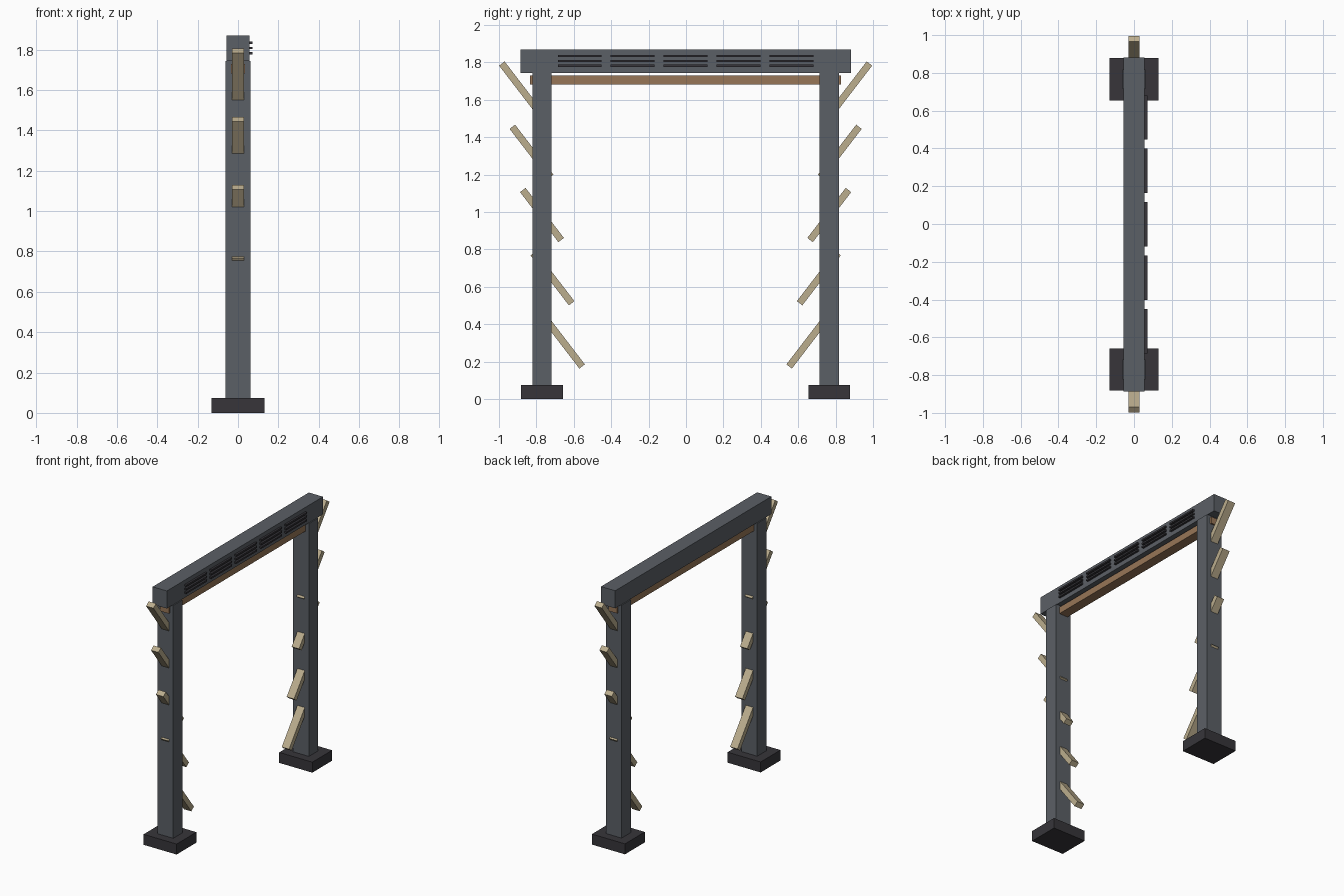
import bpy
from math import radians

default = bpy.data.objects.get("Cube")
if default:
    bpy.data.objects.remove(default, do_unlink=True)


def material(name, rgb):
    m = bpy.data.materials.new(name)
    m.use_nodes = True
    color = (*rgb, 1)
    m.diffuse_color = color
    m.node_tree.nodes["Principled BSDF"].inputs["Base Color"].default_value = color
    return m


steel = material("blue grey steel", (0.105, 0.116, 0.133))
dark = material("charcoal", (0.038, 0.036, 0.042))
brown = material("brown wood", (0.31, 0.18, 0.095))
tan = material("pale wood", (0.50, 0.42, 0.27))


def box(name, center, size, mat, tilt=0):
    """Box of full dimensions `size`, tilted about the x axis."""
    bpy.ops.mesh.primitive_cube_add(size=1, location=center,
                                    rotation=(radians(tilt), 0, 0))
    ob = bpy.context.object
    ob.name = name
    ob.scale = size
    bpy.ops.object.transform_apply(location=False, rotation=False, scale=True)
    ob.data.materials.append(mat)
    return ob


MID = -0.002       # middle of the frame along y
POST = 0.768       # distance of each post from the middle

# Top beam and the wooden rail beneath it
box("top_beam", (0, MID, 1.807), (0.112, 1.768, 0.126), steel)
box("wooden_rail", (0, MID, 1.706), (0.07, 1.664, 0.048), brown)

# Two posts, each with a foot and five slanted planks running through it
for label, side in (("front", -1), ("back", 1)):
    y = MID + side * POST
    box(label + "_foot", (0, y, 0.0375), (0.262, 0.224, 0.075), dark)
    box(label + "_post", (0, y, 0.898), (0.124, 0.104, 1.69), steel)
    for k in range(-2, 3):
        box(f"{label}_plank_{k + 3}",
            (0, y - side * 0.056 * k, 0.984 - 0.338 * k),
            (0.058, 0.337, 0.037), tan, tilt=side * 52.5)

# Five groups of three vent slats on the side of the beam
for group in range(-2, 3):
    for row in range(-1, 2):
        box(f"vent_slat_{group + 3}_{row + 2}",
            (0.06, MID + group * 0.283, 1.808 + row * 0.026),
            (0.022, 0.235, 0.012), dark)
